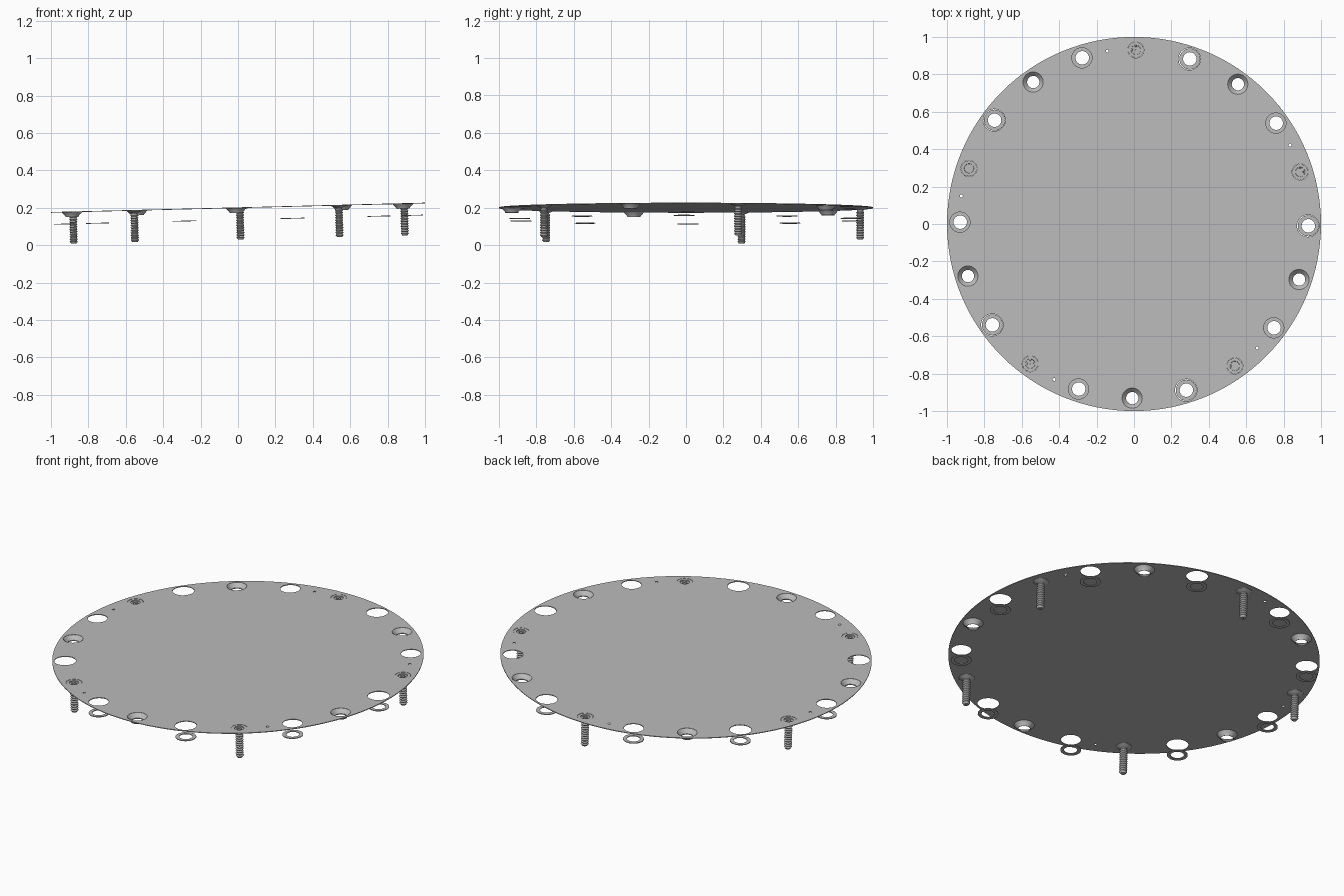
import bpy, math
from mathutils import Matrix

cube = bpy.data.objects.get("Cube")
if cube:
    bpy.data.objects.remove(cube)

steel = bpy.data.materials.new("grey_steel")
steel.use_nodes = True
GREY = (0.5, 0.5, 0.5, 1)
steel.diffuse_color = GREY
steel.node_tree.nodes["Principled BSDF"].inputs["Base Color"].default_value = GREY

# Everything hangs from one slightly tilted plane
TILT = Matrix.Translation((0, 0, 0.2)) @ Matrix.Rotation(-0.025, 4, 'Y')
RING = 0.931


def spot(degrees, radius=RING):
    a = math.radians(degrees - 0.6)
    return radius * math.cos(a), radius * math.sin(a)


def circle(centre, r, n=32):
    return [(centre[0] + r * math.cos(math.tau * i / n),
             centre[1] + r * math.sin(math.tau * i / n)) for i in range(n)]


def place(obj, x=0, y=0, z=0):
    obj.matrix_world = TILT @ Matrix.Translation((x, y, z))


def sheet(name, loops, half):
    """Flat plate from an outline and hole loops."""
    curve = bpy.data.curves.new(name, 'CURVE')
    curve.dimensions = '2D'
    curve.fill_mode = 'BOTH'
    curve.extrude = half
    for loop in loops:
        s = curve.splines.new('POLY')
        s.points.add(len(loop) - 1)
        for p, (x, y) in zip(s.points, loop):
            p.co = (x, y, 0, 1)
        s.use_cyclic_u = True
    obj = bpy.data.objects.new(name, curve)
    bpy.context.collection.objects.link(obj)
    bpy.ops.object.select_all(action='DESELECT')
    obj.select_set(True)
    bpy.context.view_layer.objects.active = obj
    bpy.ops.object.convert(target='MESH')
    obj = bpy.context.object
    obj.data.materials.clear()
    obj.data.materials.append(steel)
    return obj


def lathe(name, profile, n=24, closed=False):
    """Turn a (radius, height) profile around z."""
    verts = [(x, y, z) for r, z in profile for x, y in circle((0, 0), r, n)]
    rows = len(profile)
    faces = []
    for j in range(rows if closed else rows - 1):
        a, b = j * n, (j + 1) % rows * n
        for i in range(n):
            k = (i + 1) % n
            faces.append((a + i, b + i, b + k, a + k))
    mesh = bpy.data.meshes.new(name)
    mesh.from_pydata(verts, [], faces)
    mesh.materials.append(steel)
    obj = bpy.data.objects.new(name, mesh)
    bpy.context.collection.objects.link(obj)
    bpy.ops.object.select_all(action='DESELECT')
    obj.select_set(True)
    bpy.context.view_layer.objects.active = obj
    bpy.ops.object.shade_smooth_by_angle(angle=math.radians(35))
    return obj


# Cover plate: large holes, countersinks, screw holes and pin holes
holes = []
for k in range(5):
    base = 18 + 72 * k
    holes.append(circle(spot(base), 0.043))
    holes.append(circle(spot(base + 36), 0.054))
    holes.append(circle(spot(base + 18), 0.054))
    holes.append(circle(spot(base + 54), 0.059))
    holes.append(circle(spot(base + 9.4, 0.935), 0.008, 12))
place(sheet("cover_plate", [circle((0, 0), 1, 128)] + holes, 0.002))

# Screw parts: threaded shank, conical head and cross recess
TURNS, TOP, BOTTOM = 11, -0.02, -0.166
pitch = (BOTTOM - TOP) / TURNS
thread = [(0.0165 if i % 2 == 0 else 0.022, TOP + pitch * i / 2)
          for i in range(2 * TURNS + 1)]
shank = [(0.001, -0.012), (0.0165, -0.012)] + thread + [(0.014, -0.17), (0.001, -0.17)]
head = [(0.042, 0.001), (0.026, 0.001), (0.024, -0.01), (0.017, -0.014), (0.042, -0.003)]
w, t = 0.017, 0.005
cross = [(w, -t), (w, t), (t, t), (t, w), (-t, w), (-t, t),
         (-w, t), (-w, -t), (-t, -t), (-t, -w), (t, -w), (t, -t)]

for k in range(5):
    base = 18 + 72 * k
    x, y = spot(base)
    place(lathe(f"screw_shank_{k}", shank, 16), x, y)
    place(lathe(f"screw_head_{k}", head, 24, True), x, y)
    place(sheet(f"screw_recess_{k}", [circle((0, 0), 0.025, 24), cross], 0.002), x, y, -0.006)

    # Countersunk cup under the plate
    x, y = spot(base + 36)
    cup = [(0.054, 0.001), (0.033, -0.022), (0.033, -0.027),
           (0.035, -0.027), (0.036, -0.022), (0.056, -0.001)]
    place(lathe(f"countersink_{k}", cup, 32, True), x, y)

    # Loose washers below the large holes
    for side in (18, 54):
        x, y = spot(base + side)
        washer = sheet(f"washer_{k}_{side}", [circle((0, 0), 0.056), circle((0, 0), 0.036)], 0.002)
        place(washer, x, y, -0.064)
